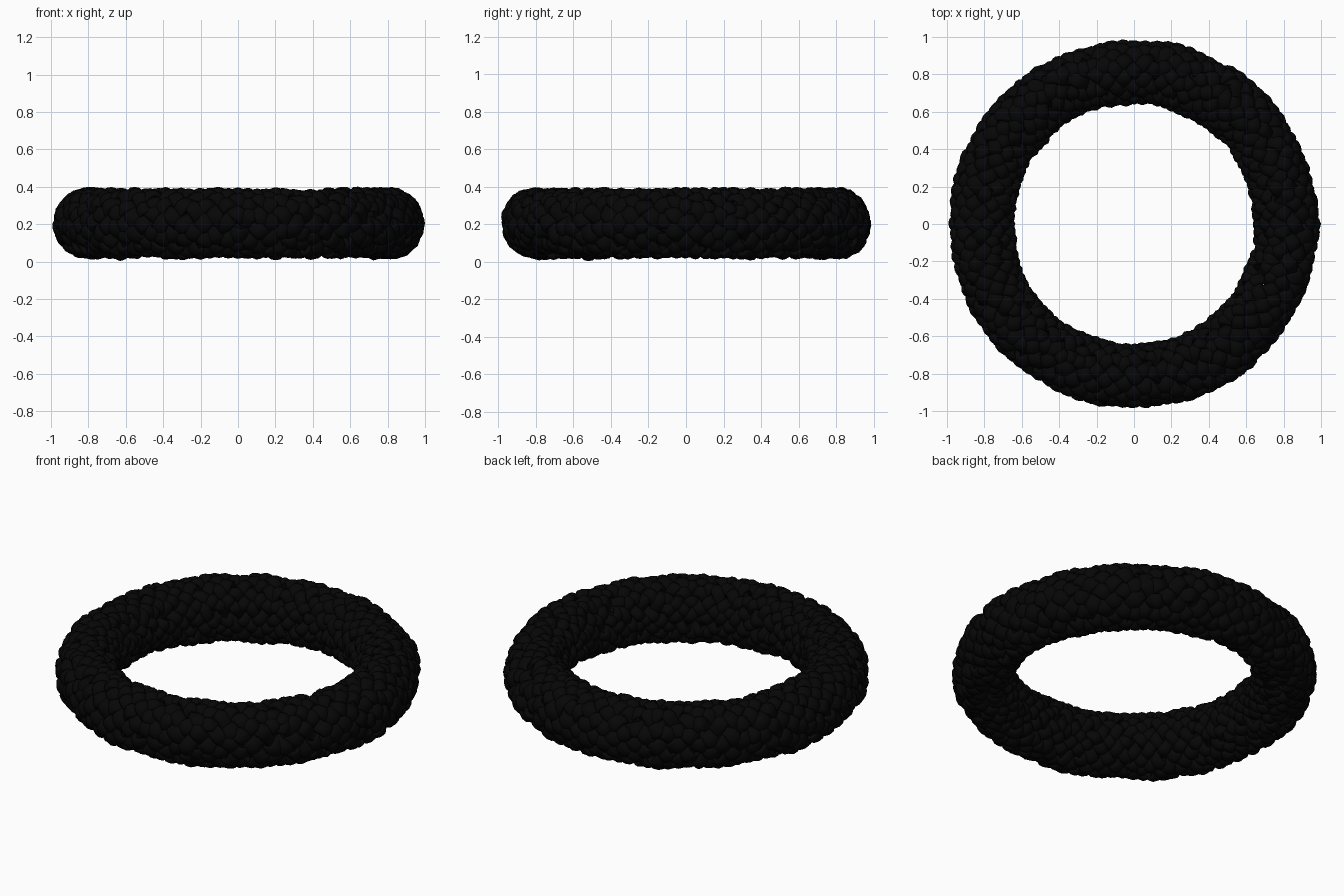
import bpy, bmesh, math
from mathutils import Vector, noise

if "Cube" in bpy.data.objects:
    bpy.data.objects.remove(bpy.data.objects["Cube"])

RING, TUBE = 0.814, 0.138      # ring radius, braid tube radius
TALL = 1.07                    # tube is slightly taller than wide
CENTRE_Z = 0.205
N, WRAPS = 10, 5               # strands per direction, turns of each strand
AMP = 0.023                    # over-under height
HALF_W, HALF_T = 0.037, 0.018  # strand cross-section
STEPS, SIDES = 600, 8

black = bpy.data.materials.new("black")
black.diffuse_color = (0.002, 0.002, 0.002, 1)
black.use_nodes = True
black.node_tree.nodes["Principled BSDF"].inputs["Base Color"].default_value = black.diffuse_color


def surface(theta, phi, r):
    """Point on the tube around the ring."""
    rho = RING + r * math.cos(phi)
    return Vector((rho * math.cos(theta), rho * math.sin(theta),
                   CENTRE_Z + TALL * r * math.sin(phi)))


def strand(name, index, direction):
    """One flat strand winding round the tube, passing over and under."""
    def path(i):
        theta = math.tau * i / STEPS
        phi = direction * WRAPS * theta + math.tau * index / N
        # Over-under wave, plus loose patches shared by neighbouring strands
        spot = surface(theta, phi, TUBE) * 6
        r = TUBE + direction * AMP * math.cos(N * phi) + 0.016 * noise.noise(spot)
        probe = Vector((math.cos(theta) * 9, math.sin(theta) * 9,
                        index * 3.1 + direction * 20))
        phi += 0.35 * noise.noise(probe)            # hand-made looseness
        return theta, phi, r

    bm = bmesh.new()
    rings = []
    for i in range(STEPS):
        theta, phi, r = path(i)
        p = surface(theta, phi, r)
        tangent = (surface(*path(i + 1)) - surface(*path(i - 1))).normalized()
        normal = Vector((math.cos(phi) * math.cos(theta),
                         math.cos(phi) * math.sin(theta), math.sin(phi)))
        normal = (normal - tangent * normal.dot(tangent)).normalized()
        side = tangent.cross(normal)
        width = HALF_W * (1 + 0.15 * math.cos(phi))
        rings.append([bm.verts.new(
            p + side * width * math.cos(math.tau * k / SIDES)
            + normal * HALF_T * math.sin(math.tau * k / SIDES))
            for k in range(SIDES)])
    for i in range(STEPS):
        a, b = rings[i], rings[(i + 1) % STEPS]
        for k in range(SIDES):
            m = (k + 1) % SIDES
            bm.faces.new((a[k], a[m], b[m], b[k])).smooth = True
    bmesh.ops.recalc_face_normals(bm, faces=bm.faces)
    mesh = bpy.data.meshes.new(name)
    bm.to_mesh(mesh)
    bm.free()
    mesh.materials.append(black)
    bpy.context.collection.objects.link(bpy.data.objects.new(name, mesh))


# Two opposite families of strands make the hollow braided ring
for j in range(N):
    strand(f"right_hand_strand_{j + 1}", j, 1)
    strand(f"left_hand_strand_{j + 1}", j, -1)
